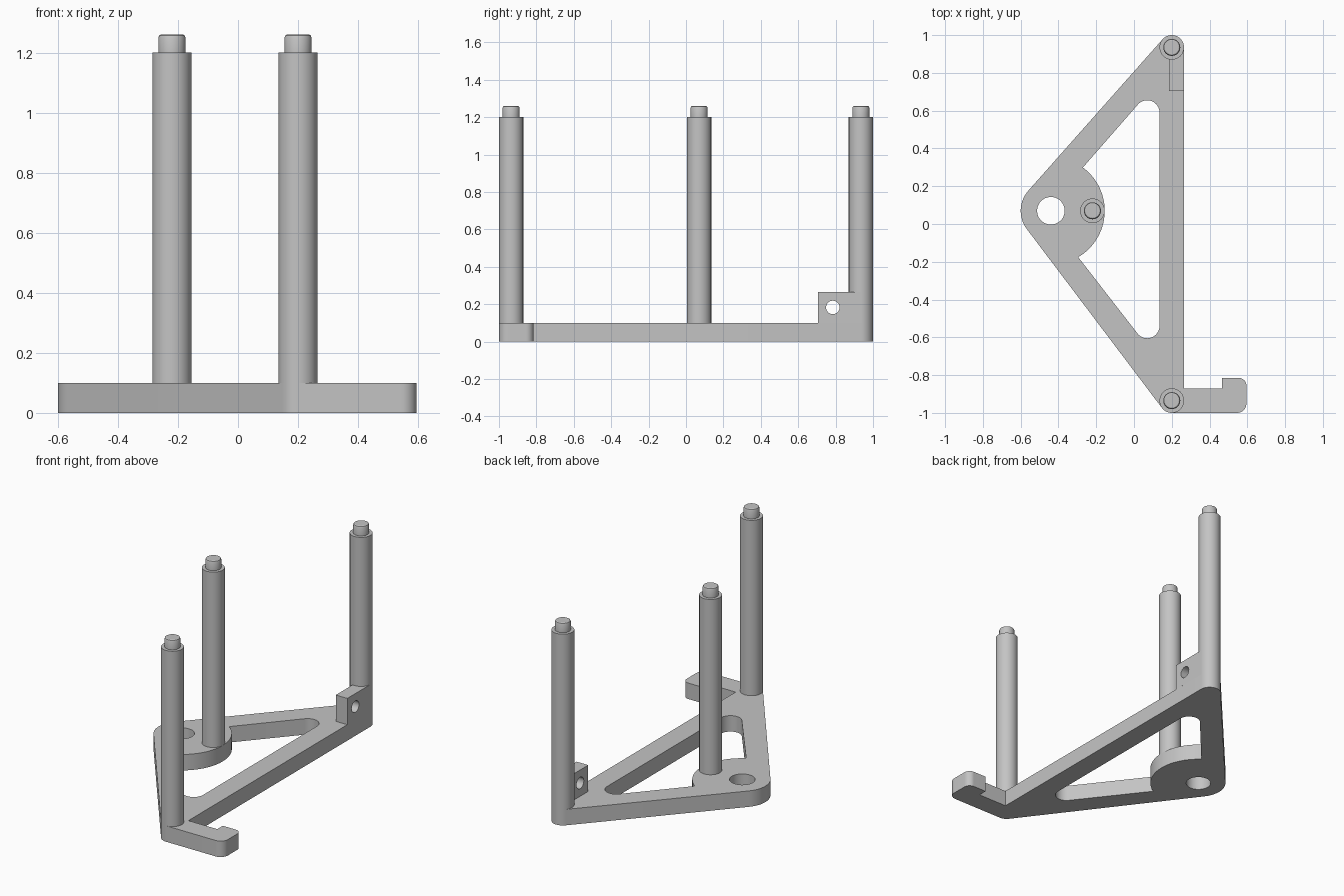
import bpy, bmesh
from math import cos, sin, radians, pi
from mathutils import Matrix

cube = bpy.data.objects.get("Cube")
if cube:
    bpy.data.objects.remove(cube, do_unlink=True)

grey = bpy.data.materials.new("plain grey")
grey.use_nodes = True
colour = (0.55, 0.55, 0.55, 1)
grey.diffuse_color = colour
grey.node_tree.nodes["Principled BSDF"].inputs["Base Color"].default_value = colour


def arc(cx, cy, r, start, end, steps=16):
    """Points along an arc, angles in degrees."""
    angles = [radians(start + (end - start) * i / steps) for i in range(steps + 1)]
    return [(cx + r * cos(a), cy + r * sin(a)) for a in angles]


def circle(cx, cy, r):
    return arc(cx, cy, r, 0, 360, 48)[:-1]


def finish(name, bm):
    bmesh.ops.recalc_face_normals(bm, faces=bm.faces)
    mesh = bpy.data.meshes.new(name)
    bm.to_mesh(mesh)
    bm.free()
    mesh.materials.append(grey)
    obj = bpy.data.objects.new(name, mesh)
    bpy.context.collection.objects.link(obj)
    bpy.ops.object.select_all(action='DESELECT')
    obj.select_set(True)
    bpy.context.view_layer.objects.active = obj
    bpy.ops.object.shade_smooth_by_angle(angle=radians(30))
    return obj


def prism(name, loops, depth, matrix=Matrix()):
    """Extrude an outline with holes along its normal."""
    bm = bmesh.new()
    for loop in loops:
        verts = [bm.verts.new((x, y, 0)) for x, y in loop]
        for a, b in zip(verts, verts[1:] + verts[:1]):
            bm.edges.new((a, b))
    bmesh.ops.triangle_fill(bm, edges=bm.edges[:], use_beauty=True, normal=(0, 0, 1))
    grown = bmesh.ops.extrude_face_region(bm, geom=bm.faces[:])["geom"]
    top = [g for g in grown if isinstance(g, bmesh.types.BMVert)]
    bmesh.ops.translate(bm, verts=top, vec=(0, 0, depth))
    bm.transform(matrix)
    return finish(name, bm)


def post(name, x, y):
    """Turned column with a narrower, round-edged pin on top."""
    profile = [(0, base_top), (post_r, base_top), (post_r, 1.2), (0.045, 1.2),
               (0.045, 1.25), (0.042, 1.257), (0.037, 1.26), (0, 1.26)]
    bm = bmesh.new()
    verts = [bm.verts.new((r, 0, z)) for r, z in profile]
    edges = [bm.edges.new(pair) for pair in zip(verts, verts[1:])]
    bmesh.ops.spin(bm, geom=verts + edges, cent=(0, 0, 0), axis=(0, 0, 1),
                   angle=2 * pi, steps=48)
    bmesh.ops.remove_doubles(bm, verts=bm.verts, dist=0.0005)
    bmesh.ops.translate(bm, verts=bm.verts, vec=(x, y, 0))
    return finish(name, bm)


base_top, post_r = 0.1, 0.065
corner_x, corner_y = 0.2, 0.935
hub_x, hub_y = -0.44, 0.07
upper, lower = 138.4, 217.1     # directions the two sloping sides face

# Triangular base plate with the hook at the front corner
outline = (arc(corner_x, corner_y, post_r, 0, upper)
           + arc(hub_x, hub_y, 0.16, upper, lower)
           + arc(corner_x, -corner_y, post_r, lower, 270)
           + arc(0.545, -0.95, 0.05, 270, 360)
           + arc(0.555, -0.855, 0.04, 0, 90)
           + [(0.465, -0.815), (0.465, -0.87), (0.265, -0.87)])
# Window, cut short by the round pad around the hub
window = (arc(0.07, 0.59, post_r, 0, upper)
          + arc(hub_x, hub_y, 0.285, 53.5, -59.5, 32)
          + arc(0.07, -0.54, post_r, lower, 360))
prism("base_plate", [outline, window, circle(hub_x, hub_y, 0.073)], base_top)

# Upright tab with a cross hole, its profile in the y-z plane
tab = [(0.705, base_top), (corner_y, base_top), (corner_y, 0.265), (0.705, 0.265)]
to_side = Matrix(((0, 0, 1, 0.185), (1, 0, 0, 0), (0, 1, 0, 0), (0, 0, 0, 1)))
prism("pierced_tab", [tab, circle(0.785, 0.183, 0.036)], 0.08, to_side)

# Three posts
post("front_post", corner_x, -corner_y)
post("back_post", corner_x, corner_y)
post("middle_post", -0.22, hub_y)
